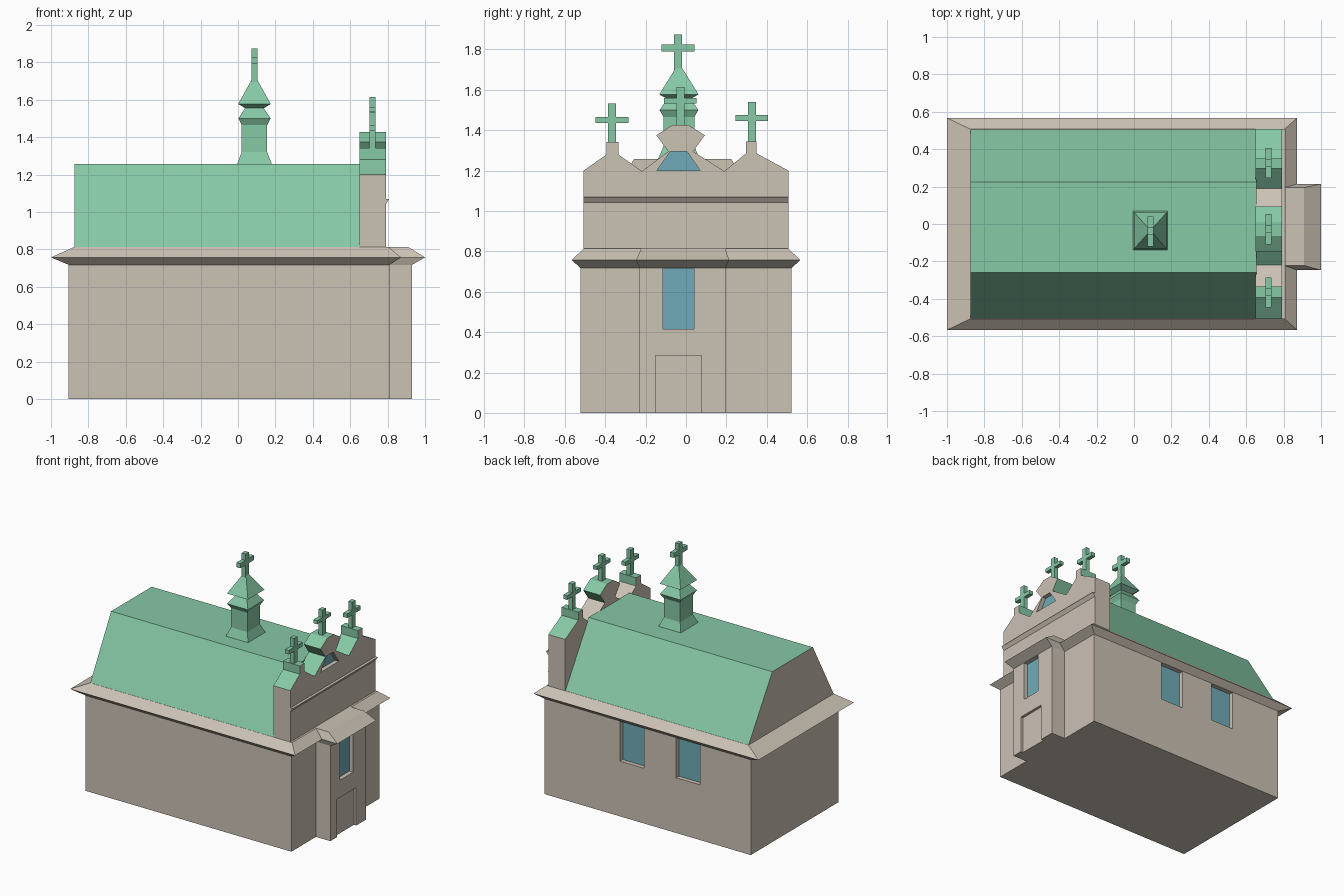
import bpy, bmesh

if "Cube" in bpy.data.objects:
    bpy.data.objects.remove(bpy.data.objects["Cube"])


def material(name, rgb):
    m = bpy.data.materials.new(name)
    m.diffuse_color = (*rgb, 1)
    m.use_nodes = True
    m.node_tree.nodes["Principled BSDF"].inputs["Base Color"].default_value = m.diffuse_color
    return m


STONE = material("stone", (0.60, 0.54, 0.46))
COPPER = material("copper", (0.24, 0.58, 0.38))
GLASS = material("glass", (0.16, 0.41, 0.48))


def loft(name, rings, side, cap=None, stone_sides=()):
    """Closed solid through matching point rings; chosen sides may be stone."""
    bm = bmesh.new()
    vs = [[bm.verts.new(p) for p in r] for r in rings]
    n = len(rings[0])
    bm.faces.new(vs[0]).material_index = 1
    bm.faces.new(vs[-1]).material_index = 1
    for a, b in zip(vs, vs[1:]):
        for i in range(n):
            j = (i + 1) % n
            f = bm.faces.new((a[i], a[j], b[j], b[i]))
            f.material_index = 1 if i in stone_sides else 0
    bmesh.ops.recalc_face_normals(bm, faces=bm.faces)
    me = bpy.data.meshes.new(name)
    bm.to_mesh(me)
    bm.free()
    me.materials.append(side)
    me.materials.append(cap or side)
    ob = bpy.data.objects.new(name, me)
    bpy.context.collection.objects.link(ob)
    return ob


def prism_x(name, profile, x0, x1, side, cap=None, stone_sides=()):
    return loft(name, [[(x, y, z) for y, z in profile] for x in (x0, x1)],
                side, cap, stone_sides)


def rect(x0, x1, y0, y1, z):
    return [(x0, y0, z), (x1, y0, z), (x1, y1, z), (x0, y1, z)]


def box(name, x0, x1, y0, y1, z0, z1, mat):
    return loft(name, [rect(x0, x1, y0, y1, z0), rect(x0, x1, y0, y1, z1)], mat)


def cut(target, cutter):
    mod = target.modifiers.new("recess", 'BOOLEAN')
    mod.operation = 'DIFFERENCE'
    mod.solver = 'EXACT'
    mod.object = cutter
    bpy.context.view_layer.objects.active = target
    bpy.ops.object.modifier_apply(modifier=mod.name)
    bpy.data.objects.remove(cutter)


# walls, porch and cornice share one T-shaped footprint
def footprint(x0, x1, y, px, py0, py1, z):
    return [(x0, -y, z), (x1, -y, z), (x1, py0, z), (px, py0, z),
            (px, py1, z), (x1, py1, z), (x1, y, z), (x0, y, z)]


walls = loft("walls_and_cornice", [
    footprint(-0.905, 0.81, 0.522, 0.93, -0.23, 0.195, 0),
    footprint(-0.905, 0.81, 0.522, 0.93, -0.23, 0.195, 0.717),
    footprint(-1.0, 0.872, 0.567, 1.0, -0.247, 0.214, 0.757),
    footprint(-0.875, 0.805, 0.507, 0.91, -0.222, 0.195, 0.813)], STONE)

# recessed door and windows
D = 0.035
cut(walls, box("door_cutter", 0.91, 1.1, -0.15, 0.077, -0.1, 0.285, STONE))
cut(walls, box("window_cutter", 0.93 - D, 1.1, -0.113, 0.04, 0.415, 0.714, STONE))
box("porch_window", 0.885, 0.933 - D, -0.113, 0.04, 0.415, 0.714, GLASS)
for i, (x0, x1) in enumerate([(-0.015, 0.183), (-0.482, -0.284)]):
    cut(walls, box("window_cutter", x0, x1, 0.522 - D, 0.7, 0.415, 0.714, STONE))
    box(f"side_window_{i + 1}", x0, x1, 0.477, 0.525 - D, 0.415, 0.714, GLASS)

# flat-topped roof with stone end
prism_x("roof", [(-0.507, 0.81), (-0.258, 1.257), (0.224, 1.257), (0.507, 0.81)],
        -0.875, 0.655, COPPER, STONE)

# stepped front gable, copper on its upper edges
gable_profile = [
    (-0.507, 0.81), (-0.507, 1.2), (-0.393, 1.28), (-0.393, 1.342),
    (-0.335, 1.342), (-0.335, 1.28), (-0.218, 1.197), (-0.088, 1.295),
    (-0.147, 1.375), (-0.065, 1.427), (0.01, 1.427), (0.093, 1.375),
    (0.035, 1.295), (0.19, 1.197), (0.297, 1.285), (0.297, 1.345),
    (0.35, 1.345), (0.35, 1.285), (0.507, 1.2), (0.507, 0.81)]
gable = prism_x("front_gable", gable_profile, 0.65, 0.79, COPPER, STONE,
                stone_sides=(0, 5, 12, 18, 19))
pane = [(-0.145, 1.2), (0.07, 1.2), (0.005, 1.295), (-0.077, 1.295)]
cut(gable, prism_x("pane_cutter", pane, 0.79 - D, 0.9, STONE, STONE))
prism_x("gable_window", pane, 0.745, 0.793 - D, GLASS)

# thin moulding across the gable
loft("gable_moulding", [[(0.785, y, 1.07), (0.81, y, 1.07), (0.79, y, 1.042)]
                        for y in (-0.507, 0.507)], STONE)

# bell turret: square section at changing widths
TX, TY = 0.088, -0.035
turret = [(0.095, 1.25), (0.068, 1.32), (0.068, 1.465), (0.086, 1.5),
          (0.05, 1.555), (0.087, 1.577), (0.016, 1.705)]
loft("turret", [rect(TX - r, TX + r, TY - 1.12 * r, TY + 1.12 * r, z)
                for r, z in turret], COPPER)


# crosses on turret and gable
def cross(name, x, y, z0, arm0, arm1, top):
    pts = [(0.02, z0), (0.02, arm0), (0.081, arm0), (0.081, arm1),
           (0.02, arm1), (0.02, top)]
    profile = [(y + w, z) for w, z in pts] + [(y - w, z) for w, z in pts[::-1]]
    prism_x(name, profile, x - 0.016, x + 0.016, COPPER)


cross("turret_cross", TX, -0.04, 1.69, 1.79, 1.825, 1.873)
cross("gable_cross_left", 0.72, -0.366, 1.33, 1.435, 1.465, 1.532)
cross("gable_cross_middle", 0.72, -0.028, 1.42, 1.533, 1.56, 1.615)
cross("gable_cross_right", 0.72, 0.326, 1.335, 1.445, 1.475, 1.54)
